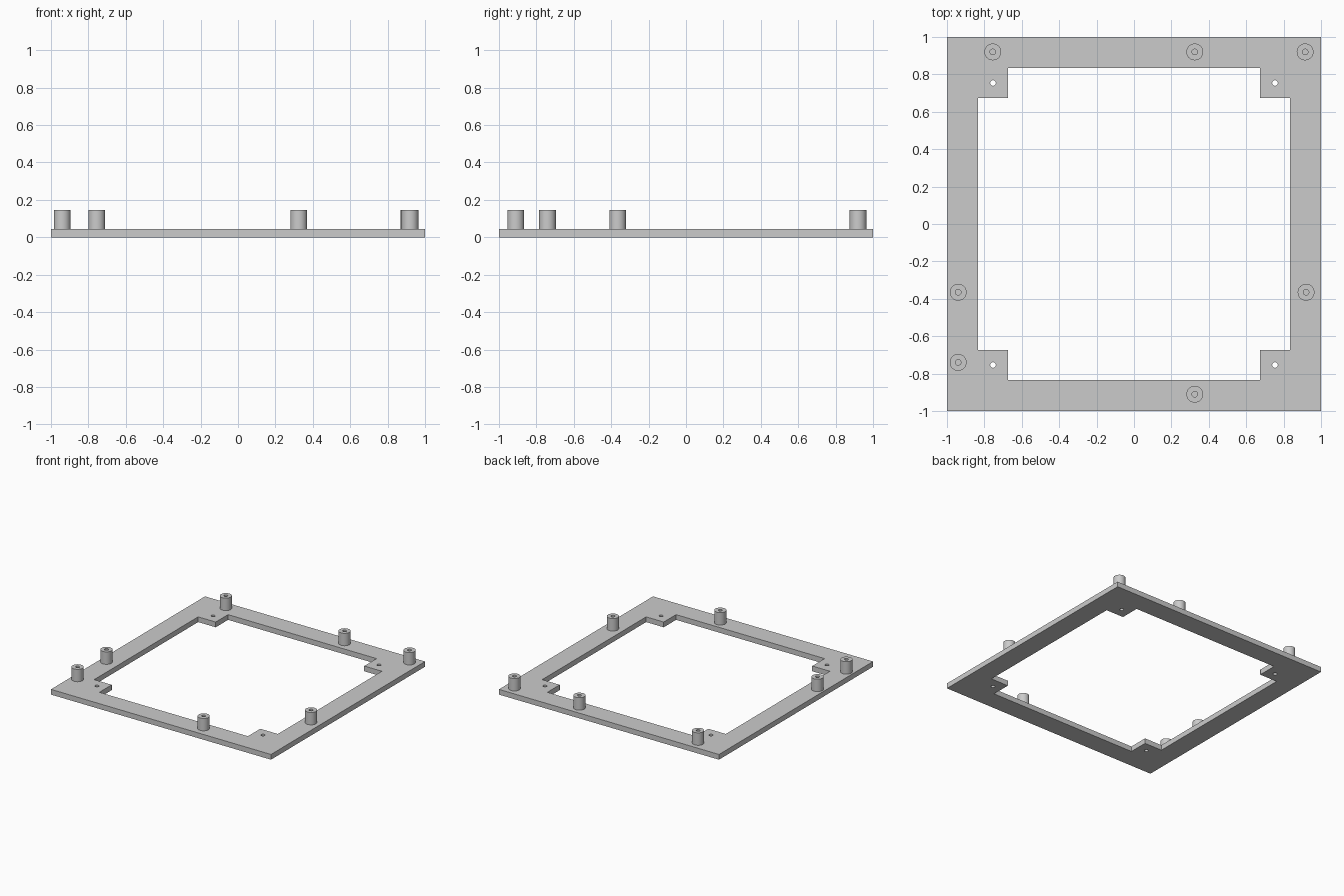
import bpy
import bmesh
from math import radians

cube = bpy.data.objects.get("Cube")
if cube:
    bpy.data.objects.remove(cube, do_unlink=True)

PLATE_TOP = 0.043
POST_TOP = 0.145
INNER = 0.835      # half width of the opening
TAB = 0.675        # inner edge of the corner tabs
SCREW = 0.754      # screw hole offset
HOLE_R = 0.015

grey = bpy.data.materials.new("plain grey")
grey.use_nodes = True
colour = (0.6, 0.6, 0.6, 1)
grey.diffuse_color = colour
grey.node_tree.nodes["Principled BSDF"].inputs["Base Color"].default_value = colour


def add_box(name, half_x, half_y, z0, z1):
    bpy.ops.mesh.primitive_cube_add(size=1, location=(0, 0, (z0 + z1) / 2))
    obj = bpy.context.object
    obj.name = name
    obj.scale = (2 * half_x, 2 * half_y, z1 - z0)
    bpy.ops.object.transform_apply(location=True, rotation=False, scale=True)
    return obj


def add_cylinder(name, x, y, radius, z0, z1):
    bpy.ops.mesh.primitive_cylinder_add(vertices=32, radius=radius, depth=z1 - z0,
                                        location=(x, y, (z0 + z1) / 2))
    obj = bpy.context.object
    obj.name = name
    return obj


def cut(target, cutter):
    cutter.hide_render = True
    mod = target.modifiers.new("cut", "BOOLEAN")
    mod.operation = "DIFFERENCE"
    mod.solver = "EXACT"
    mod.object = cutter
    bpy.context.view_layer.objects.active = target
    bpy.ops.object.modifier_apply(modifier=mod.name)
    bpy.data.objects.remove(cutter, do_unlink=True)


def finish(obj):
    obj.data.materials.clear()
    obj.data.materials.append(grey)
    bpy.ops.object.select_all(action="DESELECT")
    obj.select_set(True)
    bpy.context.view_layer.objects.active = obj
    bpy.ops.object.shade_smooth_by_angle(angle=radians(30))


# Square frame with a cross-shaped opening that leaves four corner tabs
frame = add_box("base_frame", 1, 1, 0, PLATE_TOP)
cut(frame, add_box("opening_wide", INNER, TAB, -0.1, 0.2))
cut(frame, add_box("opening_deep", TAB, INNER, -0.1, 0.2))

# Screw holes through the corner tabs
for sx in (-1, 1):
    for sy in (-1, 1):
        cut(frame, add_cylinder("screw_hole", sx * SCREW, sy * SCREW, HOLE_R, -0.1, 0.2))
finish(frame)

# Hollow standoff posts; the bores end at the frame surface
posts = [(-0.755, 0.92), (0.325, 0.92), (0.915, 0.92), (-0.94, -0.365),
         (-0.94, -0.74), (0.92, -0.365), (0.325, -0.91)]
for i, (x, y) in enumerate(posts, 1):
    post = add_cylinder(f"standoff_post_{i}", x, y, 0.045, PLATE_TOP, POST_TOP)
    cut(post, add_cylinder("post_bore", x, y, HOLE_R, PLATE_TOP - 0.1, POST_TOP + 0.1))
    finish(post)
